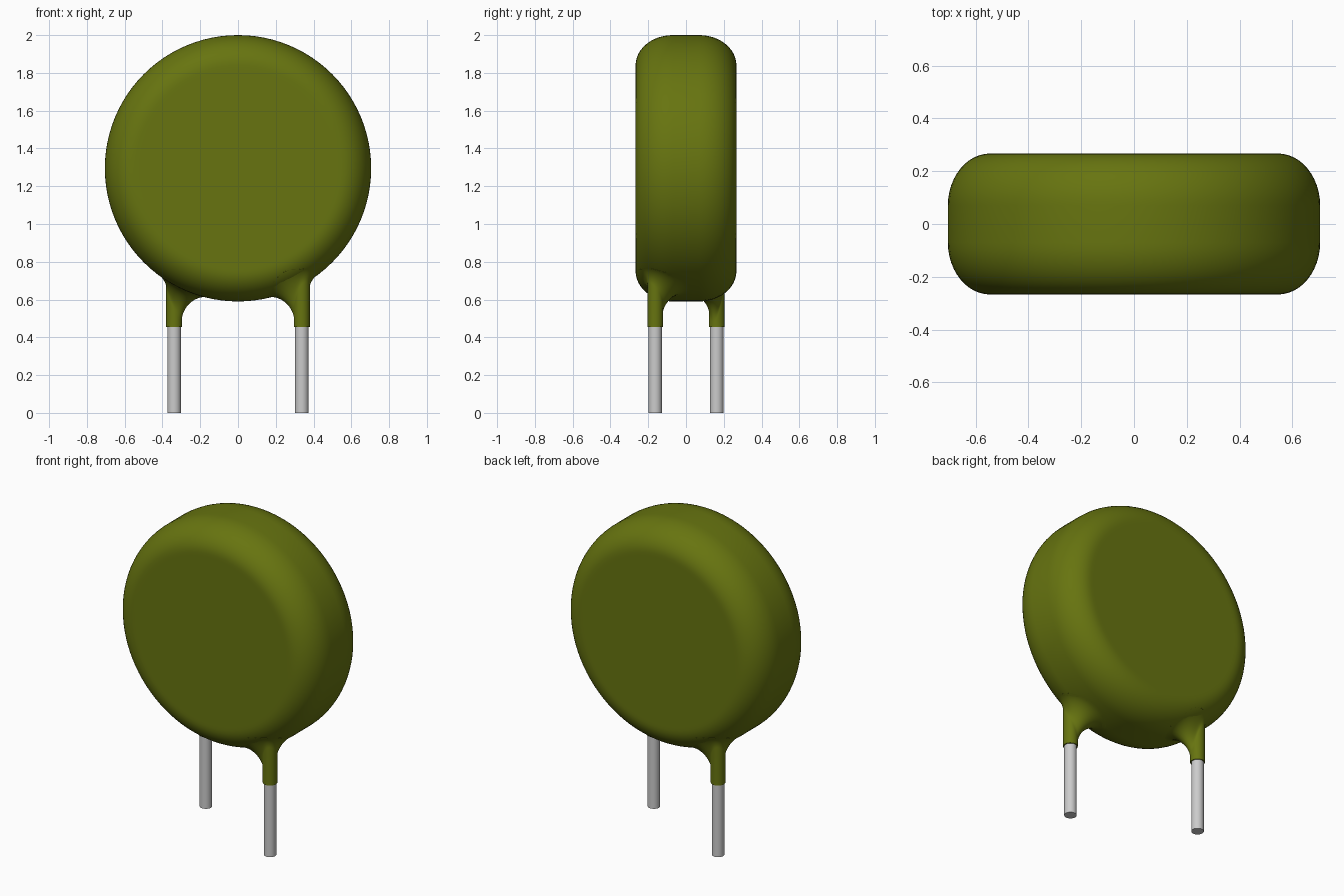
import bpy
import math

if "Cube" in bpy.data.objects:
    bpy.data.objects.remove(bpy.data.objects["Cube"], do_unlink=True)

CENTRE_Z, RADIUS, HALF = 1.295, 0.705, 0.267   # disc body
ROUND_R, ROUND_Y = 0.16, 0.197                 # elliptical edge rounding
LEG_X, LEG_Y = 0.338, 0.163                    # leads sit on a diagonal
LEAD_R, SLEEVE_R, SLEEVE_Z = 0.036, 0.042, 0.455
FILLET = 0.11


def material(name, colour, roughness):
    m = bpy.data.materials.new(name)
    m.use_nodes = True
    m.diffuse_color = (*colour, 1)
    bsdf = next(n for n in m.node_tree.nodes if n.type == "BSDF_PRINCIPLED")
    bsdf.inputs["Base Color"].default_value = (*colour, 1)
    bsdf.inputs["Roughness"].default_value = roughness
    return m


olive = material("olive coating", (0.135, 0.175, 0.005), 0.5)
metal = material("tinned metal", (0.6, 0.6, 0.6), 0.4)


def loft(name, rings, mat):
    """Skin a stack of equal closed rings and cap both ends."""
    n = len(rings[0])
    verts = [p for ring in rings for p in ring]
    faces = [(k * n + i, k * n + (i + 1) % n, (k + 1) * n + (i + 1) % n, (k + 1) * n + i)
             for k in range(len(rings) - 1) for i in range(n)]
    faces += [tuple(reversed(range(n))), tuple(range(len(verts) - n, len(verts)))]
    mesh = bpy.data.meshes.new(name)
    mesh.from_pydata(verts, [], faces)
    mesh.materials.append(mat)
    obj = bpy.data.objects.new(name, mesh)
    bpy.context.collection.objects.link(obj)
    bpy.ops.object.select_all(action="DESELECT")
    obj.select_set(True)
    bpy.context.view_layer.objects.active = obj
    bpy.ops.object.shade_smooth_by_angle(angle=math.radians(40))
    return obj


def angles(n):
    return [2 * math.pi * i / n for i in range(n)]


# Disc body: rounded rim profile turned about the y axis
steps = 12
arc = [math.pi / 2 * i / steps for i in range(steps + 1)]
half = [(RADIUS - ROUND_R + ROUND_R * math.cos(a),
         HALF - ROUND_Y + ROUND_Y * math.sin(a)) for a in arc]
half.append((RADIUS - ROUND_R - 0.02, HALF))
profile = [(r, -y) for r, y in reversed(half)] + half
loft("disc_body",
     [[(r * math.sin(a), y, CENTRE_Z + r * math.cos(a)) for a in angles(96)]
      for r, y in profile], olive)


def underside(x, y):
    """Height of the lower surface of the disc at x, y."""
    s = min(max(abs(y) - (HALF - ROUND_Y), 0) / ROUND_Y, 1)
    rho = RADIUS - ROUND_R + ROUND_R * math.sqrt(1 - s * s)
    return CENTRE_Z - math.sqrt(rho * rho - x * x)


def sleeve_column(cx, cy, a, count=12):
    """One vertical line of the sleeve, flaring tangentially into the disc."""
    dx, dy = math.cos(a), math.sin(a)

    def surf(t):
        return underside(cx + t * dx, cy + t * dy)
    z = surf(SLEEVE_R)
    slope = (surf(SLEEVE_R + 0.02) - z) / 0.02
    phi = math.pi / 2 + math.atan(slope)
    length = FILLET / math.tan(phi / 2)
    t1 = SLEEVE_R + length * math.cos(math.atan(slope))
    start, corner, end = (SLEEVE_R, z - length), (SLEEVE_R, z), (t1, surf(t1))
    w = math.sin(phi / 2)
    line = [(SLEEVE_R, SLEEVE_Z)]
    for i in range(count + 1):
        u = i / count
        b = ((1 - u) ** 2, 2 * w * u * (1 - u), u * u)
        line.append(tuple(sum(k * p[j] for k, p in zip(b, (start, corner, end))) / sum(b)
                          for j in (0, 1)))
    line.append((t1 - 0.02, end[1] + 0.03))     # tuck the rim inside the disc
    return [(cx + t * dx, cy + t * dy, h) for t, h in line]


# Leads with their coated sleeves
for side, label in ((1, "left"), (-1, "right")):
    cx, cy = side * LEG_X, -side * LEG_Y
    columns = [sleeve_column(cx, cy, a) for a in angles(40)]
    loft(label + "_sleeve", [list(ring) for ring in zip(*columns)], olive)
    loft(label + "_lead",
         [[(cx + LEAD_R * math.cos(a), cy + LEAD_R * math.sin(a), z) for a in angles(32)]
          for z in (0, 0.6)], metal)
